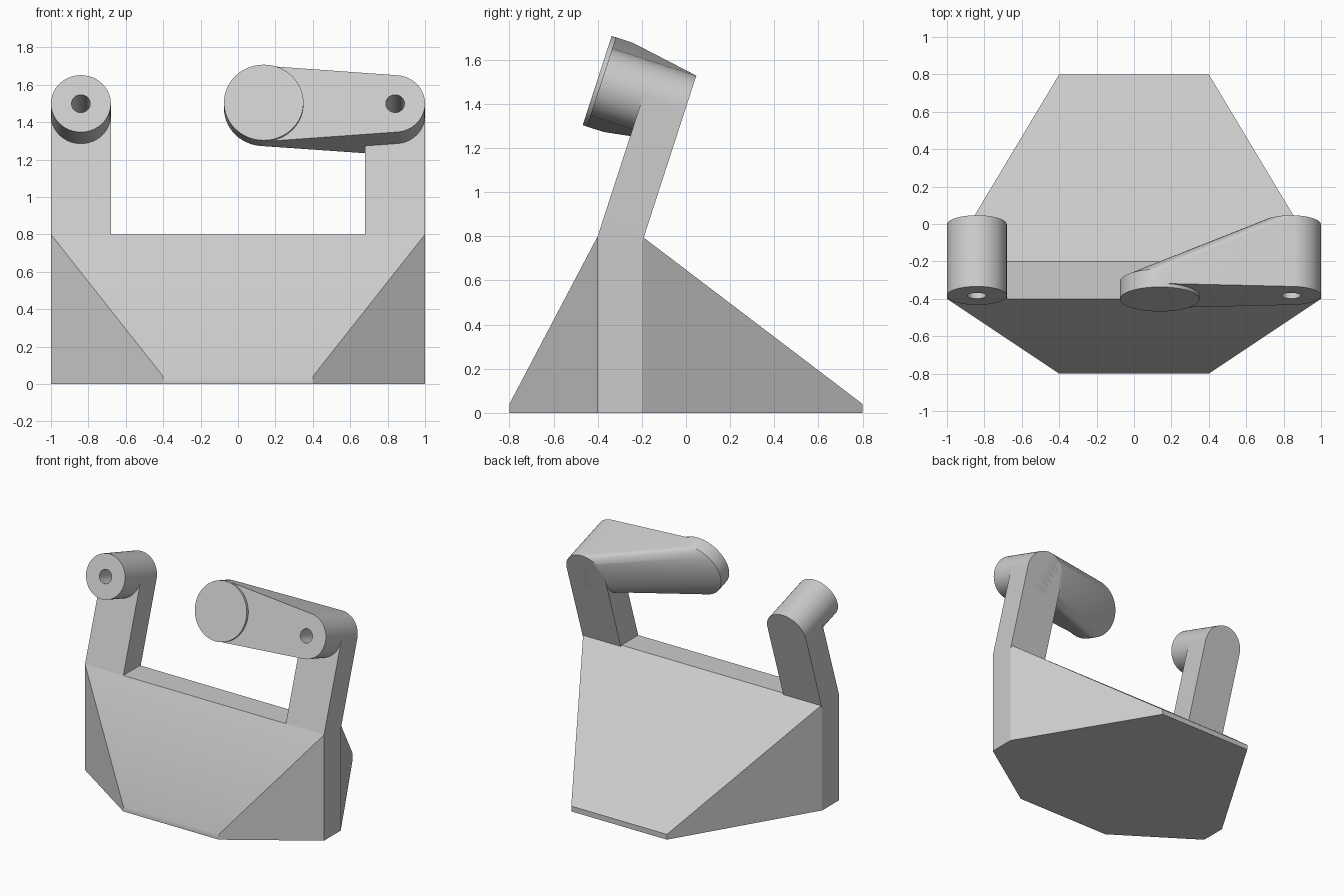
import bpy, bmesh, math
from mathutils import Matrix, Vector

if "Cube" in bpy.data.objects:
    bpy.data.objects.remove(bpy.data.objects["Cube"])

grey = bpy.data.materials.new("light_grey")
grey.use_nodes = True
COLOUR = (0.6, 0.6, 0.6, 1)
grey.diffuse_color = COLOUR
grey.node_tree.nodes["Principled BSDF"].inputs["Base Color"].default_value = COLOUR

# Tilted frame shared by both arms: pivot on the front top edge of the base
TILT = Matrix.Translation((0, -0.4, 0.8)) @ Matrix.Rotation(math.radians(-18), 4, "X")
HUB_X, HUB_Z, HUB_R = 0.84, 0.67, 0.16
DISC_X, DISC_R = 0.1375, 0.2125
DEPTH = 0.2


def ring(x, y, z, radius, count=72):
    """Circle of points facing the local y axis."""
    steps = [math.tau * i / count for i in range(count)]
    return [Vector((x + radius * math.cos(a), y, z + radius * math.sin(a))) for a in steps]


def tube(x, y0, y1, radius):
    return ring(x, y0, HUB_Z, radius) + ring(x, y1, HUB_Z, radius)


def hull(name, points, matrix=Matrix()):
    """Solid wrapped tightly around the given points."""
    bm = bmesh.new()
    for p in points:
        bm.verts.new(matrix @ Vector(p))
    out = bmesh.ops.convex_hull(bm, input=bm.verts)
    loose = [v for v in bm.verts if not v.link_faces]
    bmesh.ops.delete(bm, geom=loose, context="VERTS")
    bmesh.ops.dissolve_limit(bm, angle_limit=math.radians(0.3), verts=bm.verts, edges=bm.edges)
    bmesh.ops.recalc_face_normals(bm, faces=bm.faces)
    mesh = bpy.data.meshes.new(name)
    bm.to_mesh(mesh)
    bm.free()
    mesh.materials.append(grey)
    obj = bpy.data.objects.new(name, mesh)
    bpy.context.collection.objects.link(obj)
    return obj


def activate(obj):
    bpy.ops.object.select_all(action="DESELECT")
    obj.select_set(True)
    bpy.context.view_layer.objects.active = obj


def drill(obj, x):
    """Blind hole running back from the front face of a hub."""
    cutter = hull("hole_cutter", tube(x, -0.3, 0.15, 0.05), TILT)
    cutter.hide_render = True
    cut = obj.modifiers.new("hole", "BOOLEAN")
    cut.operation, cut.solver, cut.object = "DIFFERENCE", "EXACT", cutter
    activate(obj)
    bpy.ops.object.modifier_apply(modifier=cut.name)
    bpy.data.objects.remove(cutter)


# Faceted base: footprint, low lips front and back, narrow top ridge
base_points = []
for s in (-1, 1):
    for z in (0, 0.8):
        base_points += [(s, -0.4, z), (s, -0.2, z)]
    for z in (0, 0.04):
        base_points += [(s * 0.4, -0.8, z), (s * 0.4, 0.8, z)]
parts = [hull("base", base_points)]

# Leaning arms with rounded tops
for side, s in (("right", -1), ("left", 1)):
    x = s * HUB_X
    foot = [(x + dx, y, 0) for dx in (-HUB_R, HUB_R) for y in (0, DEPTH)]
    arm = hull(side + "_arm", foot + tube(x, 0, DEPTH, HUB_R), TILT)
    drill(arm, x)
    parts.append(arm)

# Plain hub on the right arm
hub = hull("right_hub", tube(-HUB_X, -DEPTH, DEPTH, HUB_R), TILT)
drill(hub, -HUB_X)
parts.append(hub)

# Tapered link from the left hub to the large disc
link = hull("left_link", tube(HUB_X, -DEPTH, DEPTH, HUB_R)
            + tube(DISC_X, -DEPTH, -0.12, DISC_R), TILT)
drill(link, HUB_X)
parts.append(link)

# Raised disc on the free end of the link
parts.append(hull("end_disc", tube(DISC_X, -0.22, -0.16, DISC_R), TILT))

for obj in parts:
    activate(obj)
    bpy.ops.object.shade_smooth_by_angle(angle=math.radians(30))
